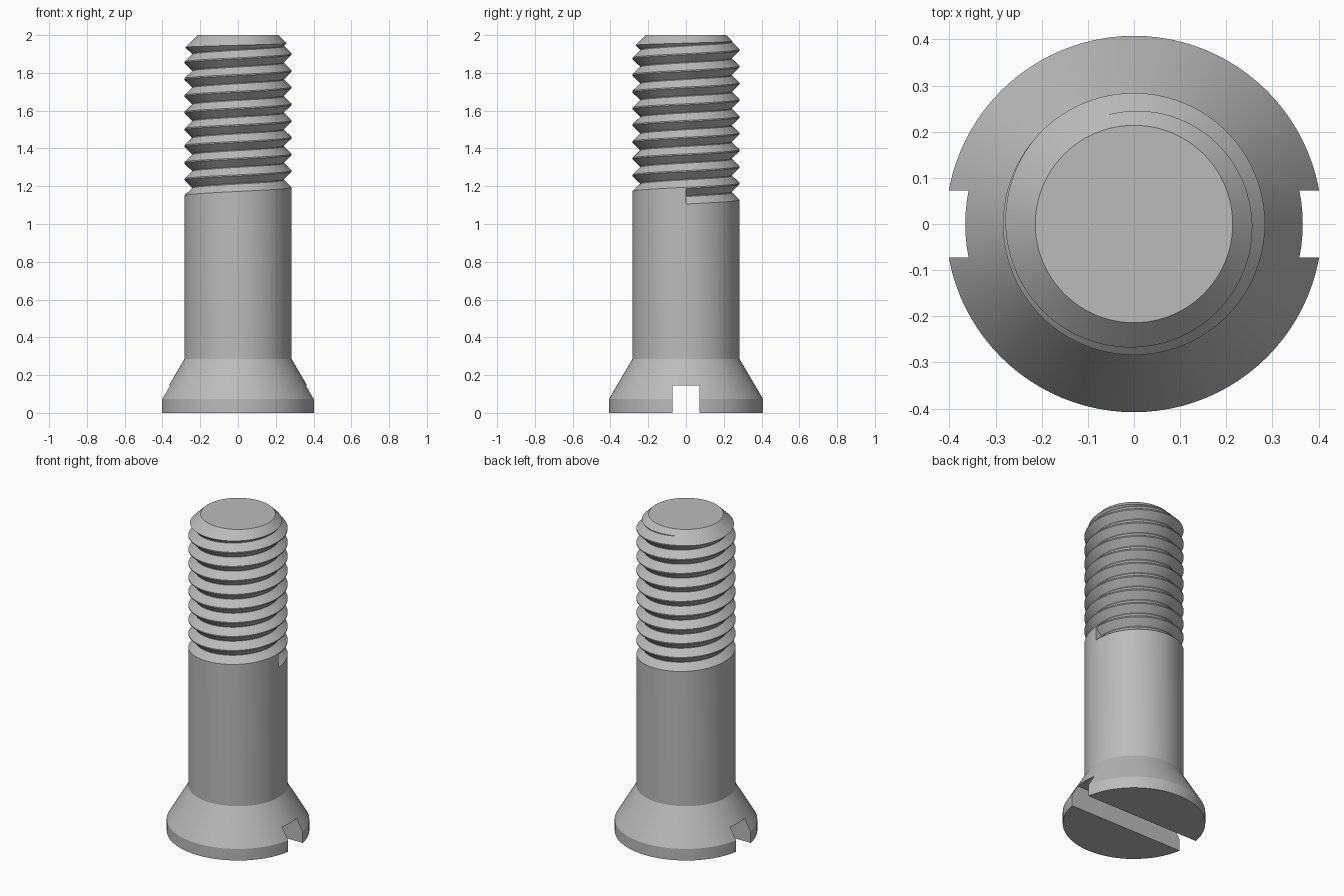
import bpy
import bmesh
from math import pi
from mathutils import Vector

default = bpy.data.objects.get("Cube")
if default:
    bpy.data.objects.remove(default, do_unlink=True)

SEGMENTS = 96
SHANK_R = 0.284
HEAD_R = 0.408
PITCH = 0.0885
TURNS = 10
UP = Vector((0, 0, 1))


def new_object(name, bm):
    bmesh.ops.remove_doubles(bm, verts=bm.verts, dist=1e-6)
    bmesh.ops.recalc_face_normals(bm, faces=bm.faces)
    mesh = bpy.data.meshes.new(name)
    bm.to_mesh(mesh)
    bm.free()
    obj = bpy.data.objects.new(name, mesh)
    bpy.context.collection.objects.link(obj)
    return obj


def sweep(name, profile, turns=1, rise=0.0, closed=False):
    """Turn an (r, z) profile round the z axis, climbing by rise each turn."""
    bm = bmesh.new()
    verts = [bm.verts.new((r, 0, z)) for r, z in profile]
    edges = [bm.edges.new(pair) for pair in zip(verts, verts[1:])]
    if closed:
        edges.append(bm.edges.new((verts[-1], verts[0])))
    steps = SEGMENTS * turns
    end = bmesh.ops.spin(bm, geom=verts + edges, axis=UP, cent=(0, 0, 0),
                         dvec=UP * (rise / SEGMENTS), angle=2 * pi * turns,
                         steps=steps, use_duplicate=False)["geom_last"]
    if closed:
        bm.faces.new(verts)
        bmesh.ops.contextual_create(
            bm, geom=[e for e in end if isinstance(e, bmesh.types.BMEdge)])
    return new_object(name, bm)


def cut(obj, cutter):
    cutter.hide_render = True
    mod = obj.modifiers.new("cut", "BOOLEAN")
    mod.operation = "DIFFERENCE"
    mod.solver = "EXACT"
    mod.object = cutter
    bpy.context.view_layer.objects.active = obj
    bpy.ops.object.modifier_apply(modifier=mod.name)
    bpy.data.objects.remove(cutter, do_unlink=True)


# Turned blank: countersunk head, plain shank, chamfered tip
screw = sweep("slotted_screw", [
    (0, 0), (HEAD_R, 0), (HEAD_R, 0.073), (SHANK_R, 0.285),
    (SHANK_R, 1.93), (0.214, 2.0), (0, 2.0)])

# Helical V groove, starting with a square step on the +x side
groove_z = 1.147
groove = sweep("thread_cutter", [
    (0.244, groove_z - 0.002), (SHANK_R + 0.002, groove_z - 0.043),
    (SHANK_R + 0.002, groove_z + 0.043), (0.244, groove_z + 0.002)],
    turns=TURNS, rise=PITCH, closed=True)
cut(screw, groove)

# Driver slot across the underside of the head
bm = bmesh.new()
bmesh.ops.create_cube(bm, size=1)
bmesh.ops.scale(bm, vec=(1.2, 0.145, 0.29), verts=bm.verts)
cut(screw, new_object("slot_cutter", bm))

# Plain grey metal
grey = (0.5, 0.5, 0.5, 1)
steel = bpy.data.materials.new("grey_steel")
steel.use_nodes = True
steel.diffuse_color = grey
steel.node_tree.nodes["Principled BSDF"].inputs["Base Color"].default_value = grey
screw.data.materials.clear()
screw.data.materials.append(steel)

bpy.ops.object.select_all(action="DESELECT")
screw.select_set(True)
bpy.context.view_layer.objects.active = screw
bpy.ops.object.shade_smooth_by_angle(angle=pi / 6)
